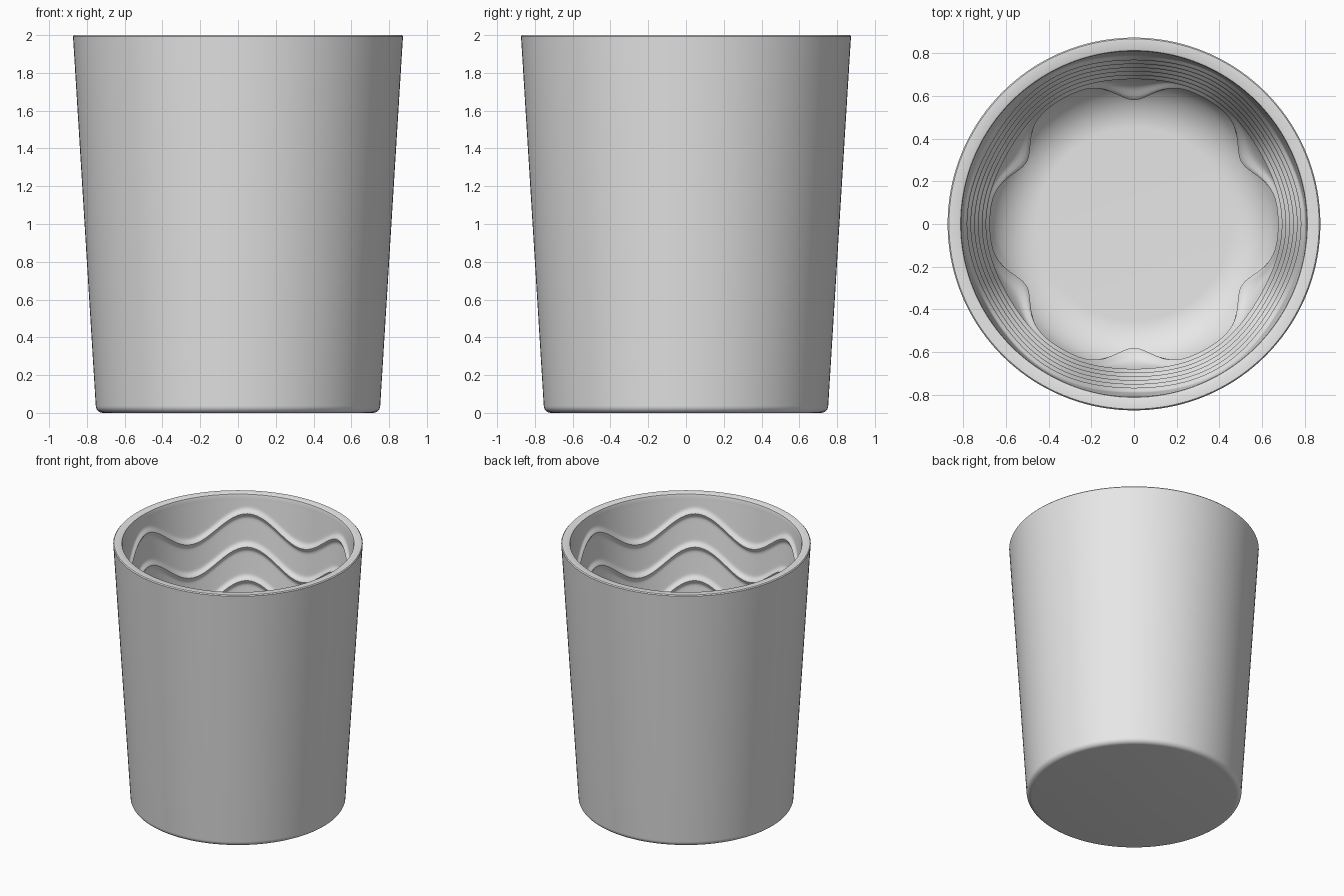
import bpy, bmesh
from math import sin, cos, pi, sqrt, exp

cube = bpy.data.objects.get("Cube")
if cube:
    bpy.data.objects.remove(cube, do_unlink=True)

SEGMENTS = 144
WAVES = 6
FLOOR, FILLET_TOP, LIP = 0.10, 0.35, 1.96
RIDGES = [1.76 - 0.25 * i for i in range(7)]

clay = bpy.data.materials.new("light grey")
clay.use_nodes = True
clay.diffuse_color = (0.8, 0.8, 0.8, 1)
clay.node_tree.nodes["Principled BSDF"].inputs["Base Color"].default_value = clay.diffuse_color


def inner_radius(z):
    """Tapered wall running into a rounded floor corner."""
    if z >= FILLET_TOP:
        return 0.695 + 0.071 * (z - FILLET_TOP)
    t = min(1, (FILLET_TOP - z) / (FILLET_TOP - FLOOR))
    return 0.45 + 0.245 * sqrt(1 - t * t)


def inner_point(h, angle):
    """Point on the inner wall, with rows that follow the wavy ridges."""
    fade = max(0, min(1, (LIP - h) / 0.15, (h - 0.13) / 0.12))
    z = h + 0.1 * fade * cos(WAVES * angle)
    bump = sum(exp(-((h - r) / 0.022) ** 2) for r in RIDGES)
    return inner_radius(z) - 0.02 * bump * fade, z


bm = bmesh.new()
angles = [2 * pi * i / SEGMENTS for i in range(SEGMENTS)]


def add_ring(point):
    ring = []
    for a in angles:
        r, z = point(a)
        ring.append(bm.verts.new((r * cos(a), r * sin(a), z)))
    return ring


# Outer shell: flat base, rounded foot, tapered side, softly rounded rim
outer = [(0.715 + 0.038 * sin(t * pi / 12), 0.038 * (1 - cos(t * pi / 12))) for t in range(7)]
outer += [(0.873, 1.985), (0.874, 1.993), (0.868, 2.0), (0.822, 2.0), (0.813, 1.996), (0.810, 1.985)]
rings = [add_ring(lambda a, p=p: p) for p in outer]

# Inner wall with ridges, then the rounded corner down to the floor
heights = [LIP - 0.01 * i for i in range(176)]
heights += [FILLET_TOP - 0.25 * sin(t) for t in (0.68 + (pi / 2 - 0.68) * i / 14 for i in range(1, 15))]
rings += [add_ring(lambda a, h=h: inner_point(h, a)) for h in heights]

for low, high in zip(rings, rings[1:]):
    for i in range(SEGMENTS):
        j = (i + 1) % SEGMENTS
        bm.faces.new((low[i], low[j], high[j], high[i]))
bm.faces.new(list(reversed(rings[0])))
bm.faces.new(rings[-1])
bmesh.ops.recalc_face_normals(bm, faces=bm.faces)

mesh = bpy.data.meshes.new("cup")
bm.to_mesh(mesh)
bm.free()
mesh.materials.append(clay)
cup = bpy.data.objects.new("cup", mesh)
bpy.context.collection.objects.link(cup)
bpy.context.view_layer.objects.active = cup
cup.select_set(True)
bpy.ops.object.shade_smooth_by_angle(angle=0.7)
